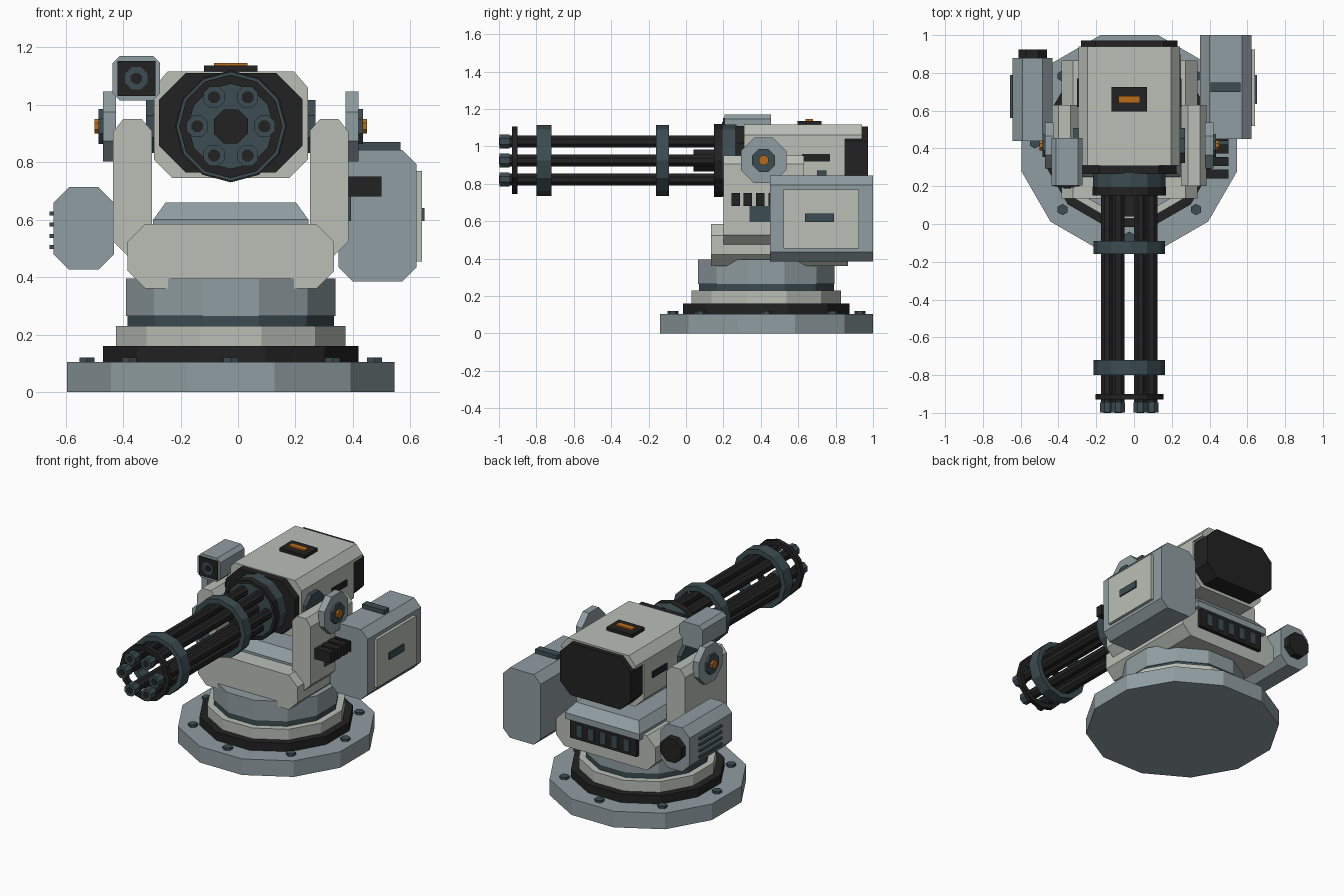
import bpy
import bmesh
from math import sin, cos, pi

if "Cube" in bpy.data.objects:
    bpy.data.objects.remove(bpy.data.objects["Cube"])

CX, CY = -0.025, 0.43       # turret axis
GZ, HY = 0.925, 0.415       # gun axis height, hub position


def material(name, r, g, b):
    m = bpy.data.materials.new(name)
    m.use_nodes = True
    m.diffuse_color = (r, g, b, 1)
    m.node_tree.nodes["Principled BSDF"].inputs["Base Color"].default_value = (r, g, b, 1)
    return m


LIGHT = material("pale grey", 0.49, 0.52, 0.47)
GREY = material("blue grey", 0.28, 0.34, 0.36)
SLATE = material("dark slate", 0.045, 0.073, 0.084)
BLACK = material("black", 0.016, 0.016, 0.016)
ORANGE = material("orange", 0.5, 0.15, 0.01)


def place(axis, u, v, w):
    return {"x": (w, u, v), "y": (u, w, v), "z": (u, v, w)}[axis]


def finish(name, bm, mat):
    bmesh.ops.recalc_face_normals(bm, faces=bm.faces)
    mesh = bpy.data.meshes.new(name)
    bm.to_mesh(mesh)
    bm.free()
    mesh.materials.append(mat)
    ob = bpy.data.objects.new(name, mesh)
    bpy.context.collection.objects.link(ob)
    return ob


def prism(name, pts, axis, a, b, mat, scale=1.0):
    """Extrude a 2D outline along an axis, optionally tapering the far end."""
    bm = bmesh.new()
    n = len(pts)
    mu, mv = sum(p[0] for p in pts) / n, sum(p[1] for p in pts) / n
    low = [bm.verts.new(place(axis, u, v, a)) for u, v in pts]
    top = [bm.verts.new(place(axis, mu + (u - mu) * scale, mv + (v - mv) * scale, b)) for u, v in pts]
    bm.faces.new(low)
    bm.faces.new(top)
    for i in range(n):
        j = (i + 1) % n
        bm.faces.new((low[i], low[j], top[j], top[i]))
    return finish(name, bm, mat)


def ring(name, outer, inner, a, b, mat):
    """Hollow band around the gun axis."""
    bm = bmesh.new()
    loops = []
    for r, y in ((outer, a), (outer, b), (inner, b), (inner, a)):
        loops.append([bm.verts.new(place("y", u, v, y)) for u, v in ngon(CX, GZ, r, 12, 0)])
    for k in range(4):
        p, q = loops[k], loops[(k + 1) % 4]
        for i in range(12):
            j = (i + 1) % 12
            bm.faces.new((p[i], p[j], q[j], q[i]))
    return finish(name, bm, mat)


def ngon(cu, cv, r, n, turn=0.5):
    return [(cu + r * cos(2 * pi * (i + turn) / n), cv + r * sin(2 * pi * (i + turn) / n)) for i in range(n)]


def rect(u0, u1, v0, v1, c=0.0):
    """Rectangle outline with optional corner cuts."""
    if not c:
        return [(u0, v0), (u1, v0), (u1, v1), (u0, v1)]
    return [(u0 + c, v0), (u1 - c, v0), (u1, v0 + c), (u1, v1 - c),
            (u1 - c, v1), (u0 + c, v1), (u0, v1 - c), (u0, v0 + c)]


# Round base: stacked twelve-sided discs
for name, flat, z0, z1, mat in (
        ("base_plate", 0.57, 0, 0.105, GREY),
        ("base_seal", 0.445, 0.105, 0.16, BLACK),
        ("base_step", 0.40, 0.16, 0.23, LIGHT),
        ("bearing_ring", 0.36, 0.23, 0.265, SLATE),
        ("turntable", 0.365, 0.265, 0.395, GREY)):
    prism(name, ngon(CX, CY, flat / cos(pi / 12), 12), "z", z0, z1, mat)
for i, (x, y) in enumerate(ngon(CX, CY, 0.5, 8, 0)):
    prism(f"base_bolt_{i + 1}", ngon(x, y, 0.03, 6), "z", 0.1, 0.12, SLATE)

# Yoke, deck and rear grille
prism("yoke_body", rect(CX - 0.36, CX + 0.36, 0.36, 0.585, 0.062), "y", 0.135, 0.865, LIGHT)
prism("deck_base", rect(CX - 0.27, CX + 0.27, 0.25, 0.9), "z", 0.56, 0.6, GREY)
prism("deck_top", rect(CX - 0.27, CX + 0.27, 0.25, 0.9), "z", 0.6, 0.66, GREY, 0.84)
prism("grille_frame", rect(CX - 0.24, CX + 0.24, 0.44, 0.56), "y", 0.84, 0.89, BLACK)
for i in range(5):
    x = CX + (i - 2) * 0.085
    prism(f"grille_slat_{i + 1}", rect(x - 0.022, x + 0.022, 0.46, 0.54), "y", 0.88, 0.898, SLATE)

# Yoke arms, hubs and trunnions, mirrored
arm = [(0.275, 0.475), (0.36, 0.475), (0.41, 0.525), (0.41, 0.905),
       (0.375, 0.95), (0.31, 0.95), (0.275, 0.91)]
for side, s in (("left", 1), ("right", -1)):
    prism(f"{side}_arm", [(CX + s * u, v) for u, v in arm], "y", 0.2, 0.63, LIGHT)
    for name, r, a, b, mat in (("hub_disc", 0.132, 0.40, 0.445, GREY),
                               ("hub_cap", 0.066, 0.44, 0.46, SLATE),
                               ("hub_light", 0.028, 0.455, 0.474, ORANGE),
                               ("trunnion", 0.1, 0.2, 0.295, SLATE)):
        prism(f"{side}_{name}", ngon(HY, GZ, r, 8), "x", CX + s * a, CX + s * b, mat)
    # Slot in the side of the gun housing
    prism(f"{side}_housing_slot", rect(0.62, 0.77, 0.92, 0.96), "x",
          CX + s * 0.26, CX + s * 0.276, BLACK)

# Cooling fins and feed plate on the left arm
for i in range(4):
    y = 0.265 + i * 0.066
    prism(f"feed_fin_{i + 1}", rect(y - 0.023, y + 0.023, 0.68, 0.75), "x", 0.38, 0.5, BLACK)
prism("feed_plate", rect(0.34, 0.47, 0.595, 0.68), "x", 0.38, 0.393, SLATE)

# Ammunition box
prism("ammo_box", rect(0.35, 0.622, 0.385, 0.843, 0.05), "y", 0.45, 1.0, GREY)
prism("ammo_panel", rect(0.52, 0.925, 0.455, 0.77), "x", 0.61, 0.641, LIGHT)
prism("ammo_handle", rect(0.635, 0.79, 0.595, 0.64), "x", 0.635, 0.65, SLATE)
prism("ammo_lid_strip", rect(0.405, 0.565, 0.7, 0.75), "z", 0.83, 0.87, SLATE)

# Drive motor on the right
prism("motor_box", rect(-0.642, -0.432, 0.427, 0.713, 0.053), "y", 0.44, 0.88, GREY)
prism("motor_cap", ngon(-0.537, 0.57, 0.082, 8), "y", 0.87, 0.925, BLACK)
for i in range(4):
    z = 0.505 + i * 0.039
    prism(f"motor_slat_{i + 1}", rect(0.56, 0.79, z - 0.007, z + 0.007), "x", -0.656, -0.63, SLATE)

# Gun housing
prism("gun_housing", rect(CX - 0.268, CX + 0.268, 0.745, 1.112, 0.065), "y", 0.31, 0.85, LIGHT)
prism("housing_lid", [(CX - 0.268, 1.04), (CX + 0.268, 1.04), (CX + 0.268, 1.06),
                      (CX + 0.22, 1.116), (CX - 0.22, 1.116), (CX - 0.268, 1.06)],
      "y", 0.31, 0.94, LIGHT)
prism("rear_cap", rect(CX - 0.255, CX + 0.255, 0.765, 1.105, 0.075), "y", 0.845, 0.972, BLACK)
prism("front_plate", rect(CX - 0.25, CX + 0.25, 0.765, 1.11, 0.092), "y", 0.265, 0.315, BLACK)
prism("top_panel", rect(CX - 0.093, CX + 0.093, 0.595, 0.725), "z", 1.11, 1.137, BLACK)
prism("top_light", rect(CX - 0.058, CX + 0.058, 0.64, 0.678), "z", 1.13, 1.146, ORANGE)

# Rotor and barrels
prism("rotor_drum", ngon(CX, GZ, 0.192, 12, 0), "y", 0.17, 0.27, SLATE)
ring("rotor_rim", 0.195, 0.175, 0.15, 0.195, BLACK)
prism("rotor_core", ngon(CX, GZ, 0.064, 8), "y", 0.04, 0.18, BLACK)
ring("rear_clamp", 0.19, 0.158, -0.16, -0.09, SLATE)
ring("front_clamp", 0.19, 0.158, -0.8, -0.72, SLATE)
ring("muzzle_ring", 0.18, 0.148, -0.93, -0.9, BLACK)
for i, (x, z) in enumerate(ngon(CX, GZ, 0.117, 6, 0)):
    prism(f"barrel_{i + 1}", ngon(x, z, 0.035, 8), "y", -0.96, 0.18, BLACK)
    prism(f"muzzle_{i + 1}", ngon(x, z, 0.04, 8), "y", -0.998, -0.945, SLATE)
    prism(f"bore_{i + 1}", ngon(x, z, 0.022, 8), "y", -1.0, -0.99, BLACK)

# Sensor pod
prism("sensor_box", rect(-0.436, -0.272, 1.015, 1.17, 0.024), "y", 0.205, 0.455, GREY)
prism("sensor_face", rect(-0.42, -0.288, 1.03, 1.153), "y", 0.198, 0.21, BLACK)
prism("sensor_lens", ngon(-0.354, 1.092, 0.042, 8), "y", 0.193, 0.2, SLATE)
prism("sensor_pupil", ngon(-0.354, 1.092, 0.021, 8), "y", 0.189, 0.195, BLACK)
